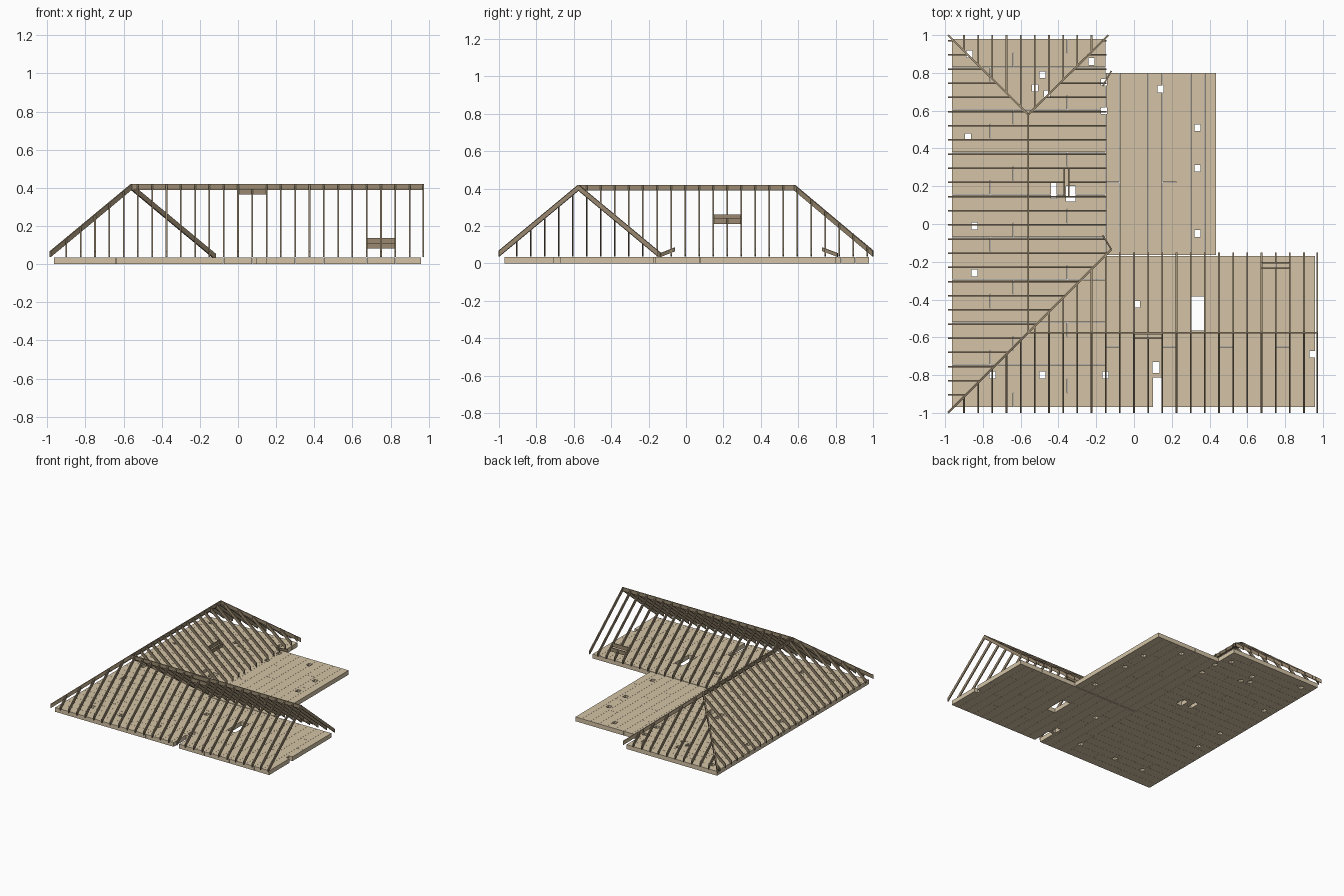
import bpy, bmesh
from mathutils import Vector

if "Cube" in bpy.data.objects:
    bpy.data.objects.remove(bpy.data.objects["Cube"])

RX, RY = -0.56, -0.575       # ridge lines of main roof and front wing
NY = 0.58                    # north end of main ridge
TOP, SLOPE, RUN = 0.42, 0.83, 0.425
STEP, W, D = 0.075, 0.008, 0.03


def material(name, col):
    m = bpy.data.materials.new(name)
    m.diffuse_color = (*col, 1)
    m.use_nodes = True
    m.node_tree.nodes["Principled BSDF"].inputs["Base Color"].default_value = m.diffuse_color
    return m


PALE = material("pale_wood", (0.66, 0.55, 0.38))
DARK = material("rafter_wood", (0.32, 0.25, 0.16))


def make(name, bm, mat=None):
    bmesh.ops.recalc_face_normals(bm, faces=bm.faces)
    me = bpy.data.meshes.new(name)
    bm.to_mesh(me)
    bm.free()
    ob = bpy.data.objects.new(name, me)
    bpy.context.collection.objects.link(ob)
    if mat:
        me.materials.append(mat)
    return ob


def hexa(bm, bottom, top):
    b = [bm.verts.new(p) for p in bottom]
    t = [bm.verts.new(p) for p in top]
    bm.faces.new(b)
    bm.faces.new(t)
    for i in range(4):
        j = (i + 1) % 4
        bm.faces.new((b[i], b[j], t[j], t[i]))


def box(bm, x0, x1, y0, y1, z0, z1):
    c = [(x0, y0), (x1, y0), (x1, y1), (x0, y1)]
    hexa(bm, [(x, y, z0) for x, y in c], [(x, y, z1) for x, y in c])


def beam(bm, p, q, w=W, d=D):
    """Plumb-cut timber whose top edge runs from p to q."""
    p, q = Vector(p), Vector(q)
    n = Vector((-(q - p).y, (q - p).x, 0)).normalized() * w / 2
    t = [p + n, p - n, q - n, q + n]
    hexa(bm, [v - Vector((0, 0, d)) for v in t], t)


def zat(dist):
    return TOP - SLOPE * abs(dist)


def rafter_x(bm, y, a, b):
    """Rafter across the main roof, from ridge offset a to b."""
    beam(bm, (RX + a, y, zat(a)), (RX + b, y, zat(b)))


def rafter_y(bm, x, ridge, a, b):
    """Rafter running along y, from ridge offset a to b."""
    beam(bm, (x, ridge + a, zat(a)), (x, ridge + b, zat(b)))


# Floor planks, in three wings with staggered butt joints
def planks(name, x0, x1, y0, y1, along_x):
    bm = bmesh.new()
    g, row = 0.0005, 0
    lo, hi = (y0, y1) if along_x else (x0, x1)
    s, e = (x0, x1) if along_x else (y0, y1)
    while lo < hi - 0.01:
        nxt = min(lo + STEP, hi)
        if hi - nxt < 0.02:
            nxt = hi
        cuts = [s, s + (e - s) * (0.4, 0.75, 0.55, 0.25)[row % 4], e]
        for a, b in zip(cuts, cuts[1:]):
            if along_x:
                box(bm, a + g, b - g, lo + g, nxt - g, 0, 0.035)
            else:
                box(bm, lo + g, nxt - g, a + g, b - g, 0, 0.035)
        lo, row = nxt, row + 1
    return make(name, bm, PALE)


floors = [planks("main_floor", -0.965, -0.15, -0.97, 0.98, True),
          planks("rear_floor", -0.15, 0.435, -0.165, 0.80, False),
          planks("front_wing_floor", -0.15, 0.96, -0.97, -0.17, False)]

# Service openings through the floor
small = [(-0.87, 0.9), (-0.88, 0.46), (-0.485, 0.79), (-0.525, 0.72), (-0.46, 0.69),
         (-0.225, 0.86), (-0.845, -0.01), (-0.845, -0.26), (-0.75, -0.8), (-0.485, -0.8),
         (-0.152, -0.8), (0.14, 0.715), (0.335, 0.51), (0.335, 0.295), (0.335, -0.05),
         (0.015, -0.425), (0.945, -0.69), (-0.158, 0.6), (-0.158, 0.75)]
large = [(-0.425, 0.18, 0.03, 0.09), (-0.335, 0.16, 0.05, 0.08), (0.335, -0.475, 0.076, 0.18),
         (0.125, -0.892, 0.05, 0.16), (0.117, -0.76, 0.036, 0.06)]
bm = bmesh.new()
for x, y, w, h in [(x, y, 0.032, 0.036) for x, y in small] + large:
    box(bm, x - w / 2, x + w / 2, y - h / 2, y + h / 2, -0.02, 0.06)
cutter = make("floor_opening_cutter", bm)
cutter.hide_render = True
cutter.hide_viewport = True
for f in floors:
    mod = f.modifiers.new("openings", 'BOOLEAN')
    mod.object = cutter
    mod.solver = 'EXACT'

# Ridge boards
bm = bmesh.new()
beam(bm, (RX, RY, TOP), (RX, NY, TOP))
beam(bm, (RX, RY, TOP), (0.975, RY, TOP))
make("ridge_boards", bm, DARK)

# Hips, valley and the short rear-wing valley stubs
bm = bmesh.new()
low = zat(RUN)
beam(bm, (RX, RY, TOP), (RX - RUN, RY - RUN, low), 0.01)
beam(bm, (RX, RY, TOP), (RX + 0.44, RY + 0.44, zat(0.44)), 0.01)
for s in (-1, 1):
    beam(bm, (RX, NY, TOP), (RX + s * RUN, NY + 0.42, low), 0.01)
beam(bm, (-0.165, -0.06, 0.085), (-0.12, -0.135, 0.055), W, 0.02)
beam(bm, (-0.165, 0.73, 0.085), (-0.12, 0.81, 0.055), W, 0.02)
make("hip_and_valley_rafters", bm, DARK)

# Main roof rafters, shortened at hips and valley
bm = bmesh.new()
for k in range(-13, 14):
    y = -0.005 + STEP * k
    past = max(RY - y, y - NY, 0)
    if past < RUN - 0.02:
        rafter_x(bm, y, -past, -RUN)
    if y > RY:
        end = min(RUN - 0.01, y - RY) if y < -0.13 else RUN - 0.01
        if k == 3:                       # trimmed around the roof opening
            rafter_x(bm, y, 0, 0.19)
            rafter_x(bm, y, 0.215, end)
        elif past < end - 0.02:
            rafter_x(bm, y, past, end)
make("main_roof_rafters", bm, DARK)

# Front wing rafters, shortened at hip and valley
bm = bmesh.new()
for k in range(-12, 14):
    x = STEP * k - (0.004 if k == 13 else 0)
    past = max(RX - x, 0)
    rafter_y(bm, x, RY, -0.03 if k == 1 else -past, -RUN)
    if x > RX:
        end = min(RUN, x - RX)
        if k == 10:
            rafter_y(bm, x, RY, 0, 0.34)
            rafter_y(bm, x, RY, 0.37, end)
        else:
            rafter_y(bm, x, RY, 0, end)
make("front_wing_rafters", bm, DARK)

# North hip end jack rafters
bm = bmesh.new()
for k in range(-12, -2):
    x = STEP * k
    past = abs(x - RX)
    if past < 0.4:
        rafter_y(bm, x, NY, past, 0.42)
make("north_hip_rafters", bm, DARK)

# Headers around the roof openings
bm = bmesh.new()
for off in (0.005, 0.03):
    beam(bm, (0, RY - off, zat(off)), (0.15, RY - off, zat(off)))
for off in (0.34, 0.37):
    beam(bm, (0.675, RY + off, zat(off)), (0.825, RY + off, zat(off)))
for off in (0.19, 0.215):
    beam(bm, (RX + off, 0.145, zat(off)), (RX + off, 0.295, zat(off)))
make("roof_opening_headers", bm, DARK)
